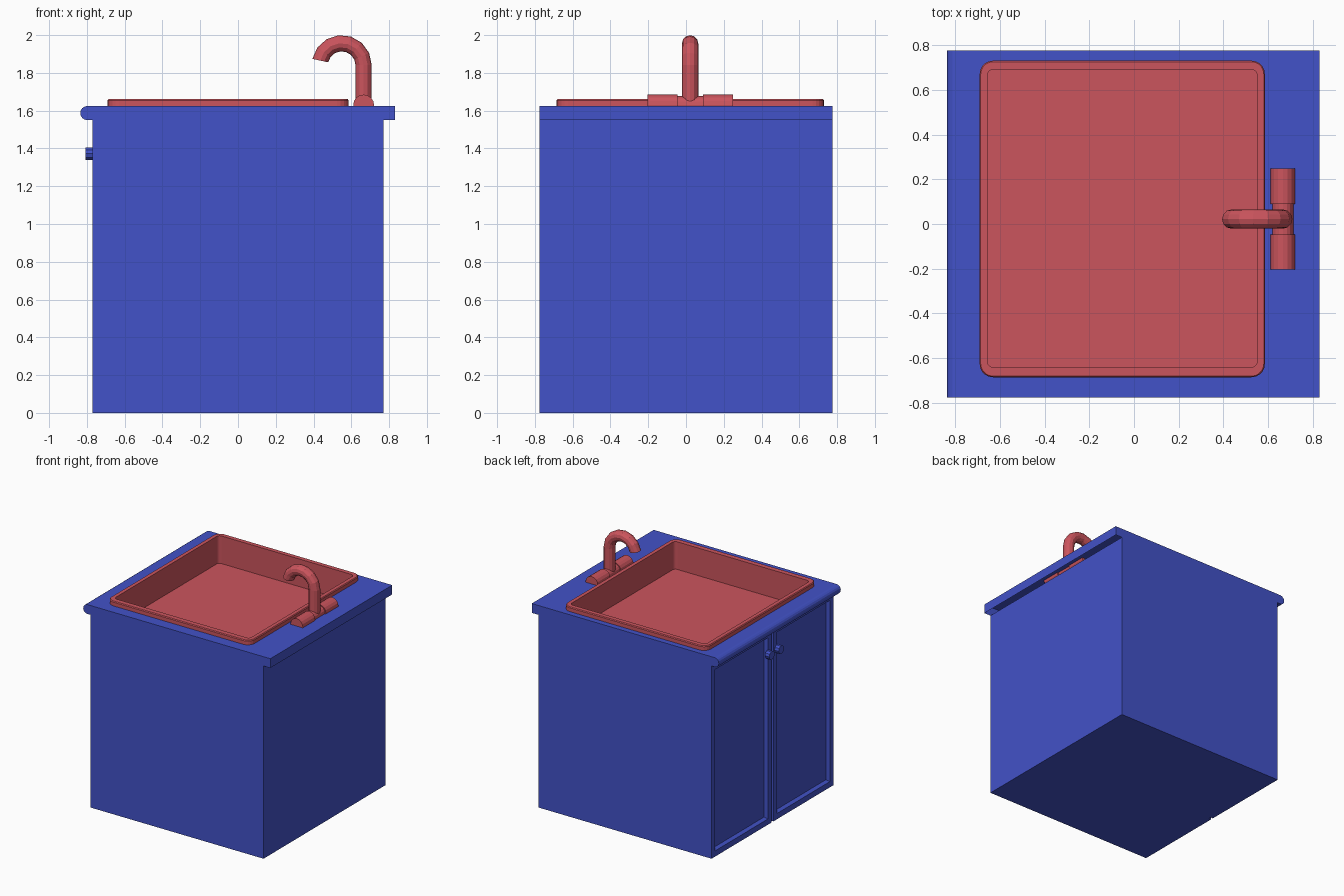
import bpy, bmesh, math
from mathutils import Vector, Matrix

if "Cube" in bpy.data.objects:
    bpy.data.objects.remove(bpy.data.objects["Cube"])


def material(name, color):
    m = bpy.data.materials.new(name)
    m.diffuse_color = color
    m.use_nodes = True
    m.node_tree.nodes["Principled BSDF"].inputs["Base Color"].default_value = m.diffuse_color
    return m


BLUE = material("cabinet_blue", (0.055, 0.085, 0.58, 1))
RED = material("sink_red", (0.60, 0.09, 0.11, 1))


def finish(name, bm, mat):
    bmesh.ops.recalc_face_normals(bm, faces=bm.faces[:])
    me = bpy.data.meshes.new(name)
    bm.to_mesh(me)
    bm.free()
    me.materials.append(mat)
    ob = bpy.data.objects.new(name, me)
    bpy.context.collection.objects.link(ob)
    return ob


def loft(bm, rings, cap_start=False, cap_end=False):
    """Join closed rings of equal length with quads."""
    vs = [[bm.verts.new(p) for p in r] for r in rings]
    n = len(vs[0])
    for a, b in zip(vs, vs[1:]):
        for i in range(n):
            j = (i + 1) % n
            bm.faces.new((a[i], a[j], b[j], b[i]))
    if cap_start:
        bm.faces.new(vs[0][::-1])
    if cap_end:
        bm.faces.new(vs[-1])


def cylinder(name, radius, length, sides, center, axis, mat):
    bm = bmesh.new()
    rot = Vector((0, 0, 1)).rotation_difference(Vector(axis)).to_matrix().to_4x4()
    bmesh.ops.create_cone(bm, cap_ends=True, segments=sides, radius1=radius,
                          radius2=radius, depth=length,
                          matrix=Matrix.Translation(center) @ rot)
    return finish(name, bm, mat)


def rounded_rect(x0, x1, y0, y1, r, z, seg=5):
    pts = []
    corners = [(x1 - r, y1 - r), (x0 + r, y1 - r), (x0 + r, y0 + r), (x1 - r, y0 + r)]
    for q, (cx, cy) in enumerate(corners):
        for i in range(seg + 1):
            a = math.pi / 2 * (q + i / seg)
            pts.append((cx + r * math.cos(a), cy + r * math.sin(a), z))
    return pts


# Cabinet body, open under the counter, with a groove between the doors
W, D, H, G = 0.77, 0.775, 1.55, 0.012
outline = [(-W, -D), (W, -D), (W, D), (-W, D),
           (-W, G), (-W + 0.02, G), (-W + 0.02, -G), (-W, -G)]
bm = bmesh.new()
loft(bm, [[(x, y, z) for x, y in outline] for z in (0, H)], cap_start=True)
bmesh.ops.recalc_face_normals(bm, faces=bm.faces[:])
# Recessed door panels
doors = [f for f in bm.faces if all(abs(v.co.x + W) < 1e-4 for v in f.verts)]
for f in doors:
    if f.normal.x > 0:
        f.normal_flip()
bmesh.ops.inset_individual(bm, faces=doors, thickness=0.065)
bmesh.ops.inset_individual(bm, faces=doors, thickness=0.02, depth=-0.025)
finish("cabinet_body", bm, BLUE)

# Door knobs
for s in (-1, 1):
    cylinder("door_knob", 0.034, 0.04, 10, (-0.787, s * 0.06, 1.372), (1, 0, 0), BLUE)

# Countertop: bullnose front edge, open underside, hole for the basin
R, TOP = 0.0375, 1.625
nose = [(-0.7975 - R * math.sin(a), TOP - R + R * math.cos(a))
        for a in [math.pi * i / 8 for i in range(9)]]
profile = [(0.83, 1.55), (0.83, TOP)] + nose + [(-W, 1.55)]
bm = bmesh.new()
sides = [[bm.verts.new((x, y, z)) for x, z in profile] for y in (-D, D)]
for i in range(len(profile) - 1):
    if i != 1:
        bm.faces.new((sides[0][i], sides[0][i + 1], sides[1][i + 1], sides[1][i]))
for s in sides:
    bm.faces.new(s)
rim = [sides[0][1], sides[0][2], sides[1][2], sides[1][1]]
hole = [bm.verts.new((x, y, TOP)) for x, y in
        ((0.56, -0.65), (-0.665, -0.65), (-0.665, 0.7), (0.56, 0.7))]
for i in range(4):
    j = (i + 1) % 4
    bm.faces.new((rim[i], rim[j], hole[j], hole[i]))
finish("countertop", bm, BLUE)

# Sink basin with raised rounded rim
bm = bmesh.new()
loft(bm, [rounded_rect(-0.69, 0.585, -0.685, 0.73, 0.06, TOP),
          rounded_rect(-0.69, 0.585, -0.685, 0.73, 0.06, 1.655),
          rounded_rect(-0.685, 0.58, -0.68, 0.725, 0.055, 1.662),
          rounded_rect(-0.655, 0.55, -0.64, 0.69, 0.025, 1.662),
          rounded_rect(-0.655, 0.55, -0.64, 0.69, 0.025, 1.44)], cap_end=True)
finish("sink_basin", bm, RED)

# Faucet base and two handles
FX, FY = 0.665, 0.022
cylinder("faucet_base", 0.047, 0.16, 16, (FX, FY, 1.63), (0, 1, 0), RED)
for s in (-1, 1):
    cylinder("faucet_handle", 0.055, 0.158, 16, (FX, FY + s * 0.147, 1.63), (0, 1, 0), RED)

# Gooseneck spout: 12-sided tube swept up and over
r, bend, cz = 0.043, 0.116, 1.841
stations = [(FX, 1.63, 0.0)]
for i in range(8):
    a = math.radians(168) * i / 7
    stations.append((FX - bend + bend * math.cos(a), cz + bend * math.sin(a), a))
rings = []
for x, z, a in stations:
    rings.append([(x + r * math.cos(t) * math.cos(a), FY + r * math.sin(t),
                   z + r * math.cos(t) * math.sin(a))
                  for t in [math.tau * k / 12 for k in range(12)]])
bm = bmesh.new()
loft(bm, rings, cap_start=True, cap_end=True)
finish("faucet_spout", bm, RED)
